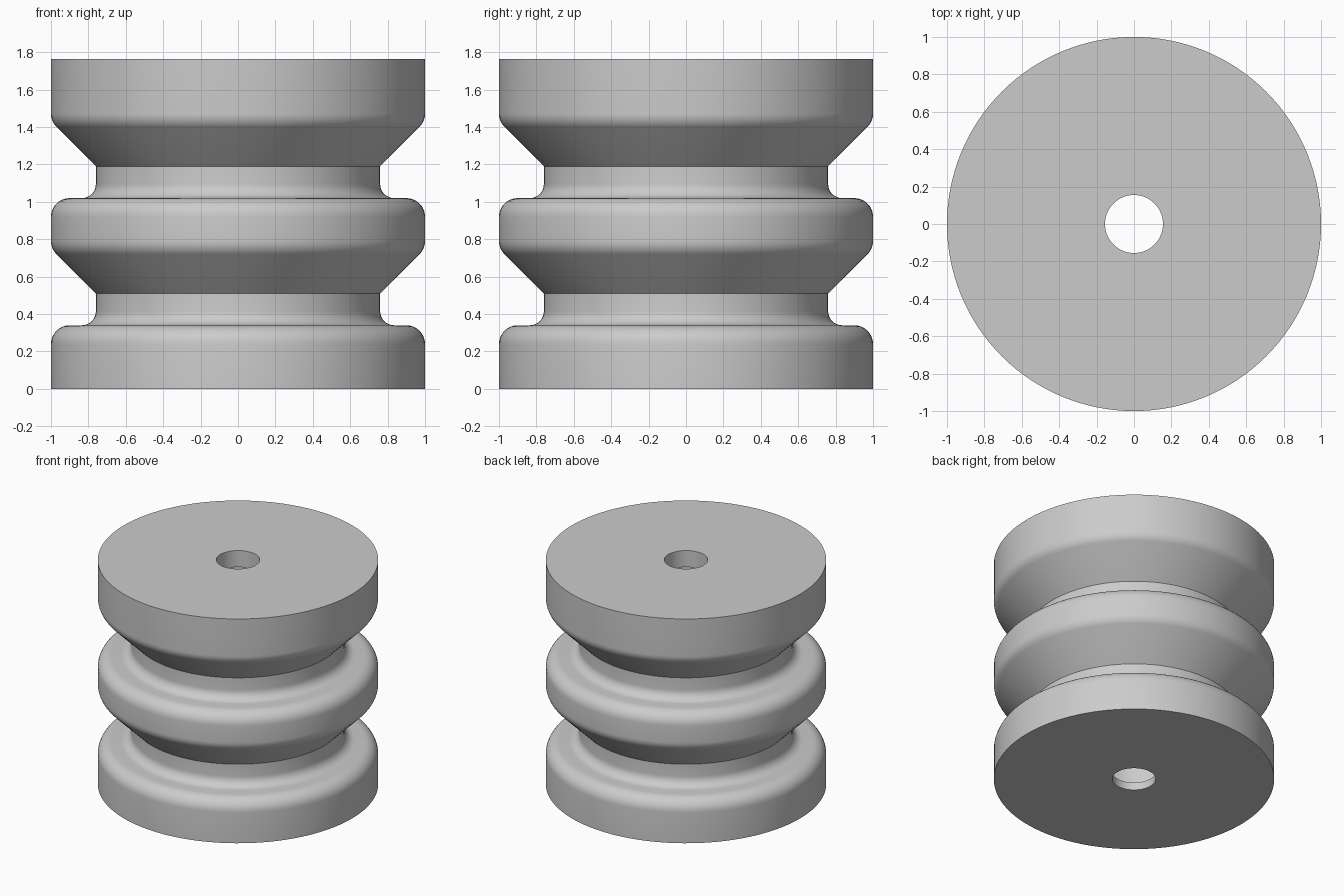
import bpy, bmesh, math
from mathutils import Vector

if "Cube" in bpy.data.objects:
    bpy.data.objects.remove(bpy.data.objects["Cube"], do_unlink=True)

HEIGHT, RIM, GROOVE, BORE, CHAMBER = 1.765, 1.0, 0.76, 0.155, 0.3
STEPS = 128


def fillet(prev, corner, nxt, radius, segments=8):
    """Points of a round that replaces one profile corner."""
    corner = Vector(corner)
    a = (Vector(prev) - corner).normalized()
    b = (Vector(nxt) - corner).normalized()
    half = a.angle(b) / 2
    start = corner + a * radius / math.tan(half)
    end = corner + b * radius / math.tan(half)
    centre = corner + (a + b).normalized() * radius / math.sin(half)
    u, v = start - centre, end - centre
    sweep = u.angle(v)
    return [centre + (u * math.sin(sweep * (1 - i / segments))
                      + v * math.sin(sweep * i / segments)) / math.sin(sweep)
            for i in range(segments + 1)]


# Half section as (radius, height, rounding): outer wall with two grooves
section = [(BORE, 0, 0), (RIM, 0, 0)]
for ledge in (0.34, 1.02):
    cone = ledge + 0.17
    section += [(RIM, ledge, 0.1), (GROOVE, ledge, 0.075),
                (GROOVE, cone, 0), (RIM, cone + RIM - GROOVE, 0.1)]
# Top face and stepped bore
section += [(RIM, HEIGHT, 0), (BORE, HEIGHT, 0),
            (BORE, HEIGHT - 0.13, 0), (CHAMBER, HEIGHT - 0.13, 0),
            (CHAMBER, 0.06, 0), (BORE, 0.06, 0)]

points = []
for i, (r, z, rounding) in enumerate(section):
    if rounding:
        points += fillet(section[i - 1][:2], (r, z), section[i + 1][:2], rounding)
    else:
        points.append(Vector((r, z)))

# Revolve the section around the vertical axis
bm = bmesh.new()
verts = [bm.verts.new((p.x, 0, p.y)) for p in points]
edges = [bm.edges.new((verts[i - 1], verts[i])) for i in range(len(verts))]
bmesh.ops.spin(bm, geom=verts + edges, cent=(0, 0, 0), axis=(0, 0, 1),
               angle=math.tau, steps=STEPS, use_merge=False)
bmesh.ops.remove_doubles(bm, verts=bm.verts[:], dist=0.0001)
bmesh.ops.recalc_face_normals(bm, faces=bm.faces[:])
mesh = bpy.data.meshes.new("grooved_roller")
bm.to_mesh(mesh)
bm.free()

roller = bpy.data.objects.new("grooved_roller", mesh)
bpy.context.collection.objects.link(roller)

# Plain grey
grey = bpy.data.materials.new("plain grey")
grey.use_nodes = True
colour = (0.6, 0.6, 0.6, 1)
grey.diffuse_color = colour
shader = next(n for n in grey.node_tree.nodes if n.type == "BSDF_PRINCIPLED")
shader.inputs["Base Color"].default_value = colour
mesh.materials.append(grey)

bpy.ops.object.select_all(action="DESELECT")
roller.select_set(True)
bpy.context.view_layer.objects.active = roller
bpy.ops.object.shade_smooth_by_angle(angle=math.radians(30))
